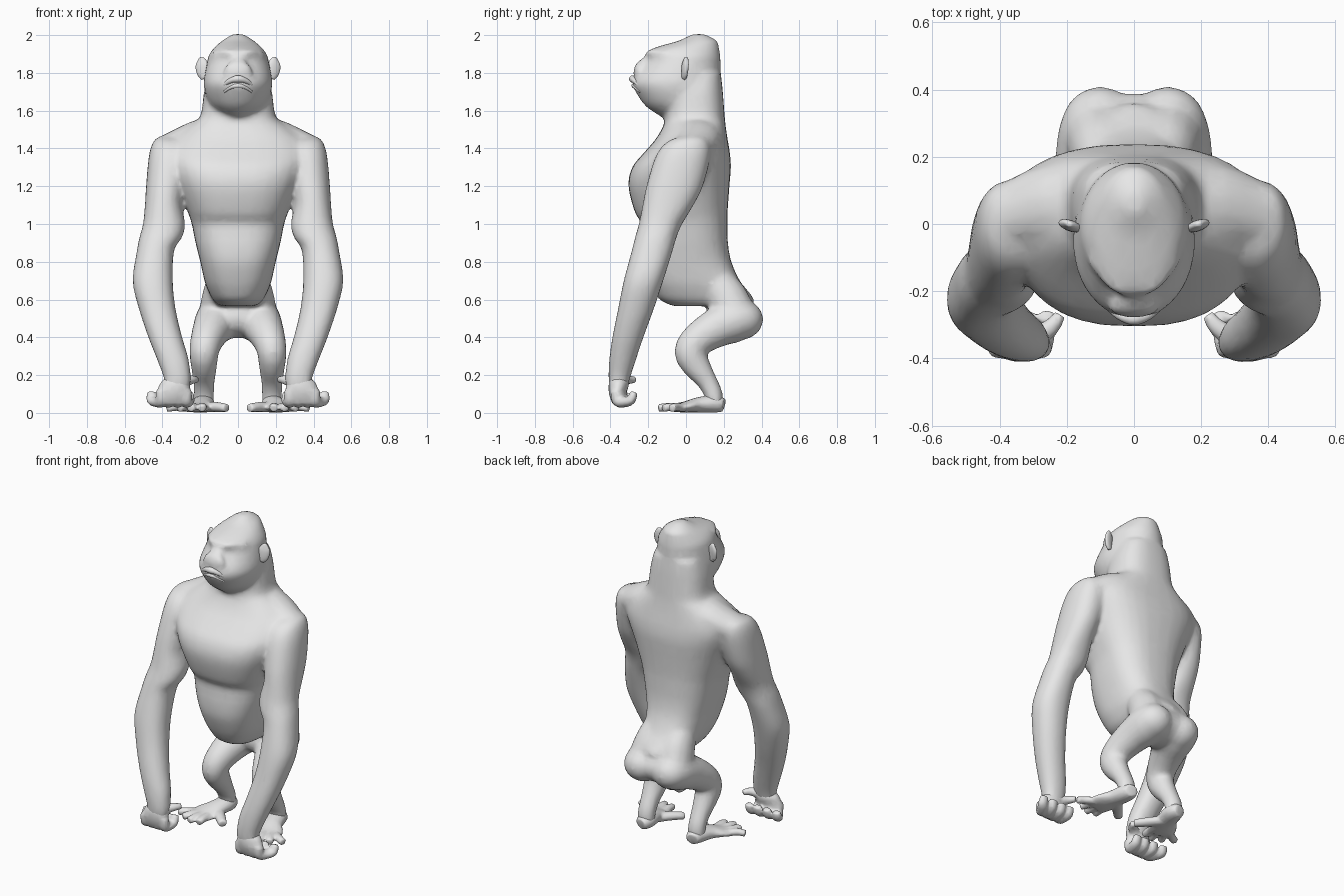
import bpy, bmesh, math
from mathutils import Vector

fur = bpy.data.materials.new("plain grey")
fur.diffuse_color = (0.8, 0.8, 0.8, 1)


def flow(rows, k=4):
    """Insert Catmull-Rom steps between rows of numbers."""
    out = []
    for i in range(len(rows) - 1):
        p = [rows[min(max(j, 0), len(rows) - 1)] for j in range(i - 1, i + 3)]
        for t in (j / k for j in range(k)):
            out.append(tuple(0.5 * (2 * b + (c - a) * t + (2 * a - 5 * b + 4 * c - d) * t * t
                                    + (3 * b - a - 3 * c + d) * t ** 3) for a, b, c, d in zip(*p)))
    return out + [rows[-1]]


def skin(bm, rings):
    """Bridge a list of equal-sized point rings into a closed shell."""
    rows = [[bm.verts.new(p) for p in r] for r in rings]
    n = len(rows[0])
    for a, b in zip(rows, rows[1:]):
        for i in range(n):
            j = (i + 1) % n
            bm.faces.new((a[i], a[j], b[j], b[i]))
    bm.faces.new(rows[0][::-1])
    bm.faces.new(rows[-1])


def stack(bm, rows, s=1, power=0.9, n=32):
    """Horizontal oval rings given as (z, x0, x1, y0, y1)."""
    rings = []
    for z, x0, x1, y0, y1 in flow(rows):
        ring = []
        for i in range(n):
            a = 2 * math.pi * i / n
            c, d = math.cos(a), math.sin(a)
            c = math.copysign(abs(c) ** power, c)
            d = math.copysign(abs(d) ** power, d)
            ring.append((s * ((x0 + x1) / 2 + c * (x1 - x0) / 2), (y0 + y1) / 2 + d * (y1 - y0) / 2, z))
        rings.append(ring)
    skin(bm, rings)


def tube(bm, path, s=1, ref=(1, 0, 0), n=14):
    """Oval tube along (x, y, z, width radius, thickness radius) points."""
    path = flow(path, 3)
    pts = [Vector(p[:3]) for p in path]
    rings = []
    for k, p in enumerate(path):
        t = (pts[min(k + 1, len(pts) - 1)] - pts[max(k - 1, 0)]).normalized()
        u = Vector(ref)
        u = (u - t * u.dot(t)).normalized()
        v = t.cross(u)
        ring = []
        for i in range(n):
            a = 2 * math.pi * i / n
            q = pts[k] + u * p[3] * math.cos(a) + v * p[4] * math.sin(a)
            ring.append((s * q.x, q.y, q.z))
        rings.append(ring)
    skin(bm, rings)


def ball(bm, c, r):
    g = bmesh.ops.create_uvsphere(bm, u_segments=20, v_segments=14, radius=1)
    for v in g["verts"]:
        v.co = Vector([c[i] + v.co[i] * r[i] for i in range(3)])


def finish(bm, name, voxel, smooth, ratio):
    """Fuse the shells into one skin, soften the joins and simplify."""
    bmesh.ops.recalc_face_normals(bm, faces=bm.faces)
    me = bpy.data.meshes.new(name)
    bm.to_mesh(me)
    bm.free()
    me.materials.append(fur)
    ob = bpy.data.objects.new(name, me)
    bpy.context.collection.objects.link(ob)
    m = ob.modifiers.new("fuse", "REMESH")
    m.mode, m.voxel_size, m.use_smooth_shade = "VOXEL", voxel, True
    m = ob.modifiers.new("soften", "SMOOTH")
    m.factor, m.iterations = 0.5, smooth
    m = ob.modifiers.new("simplify", "DECIMATE")
    m.ratio = ratio


body = bmesh.new()
# torso and thick neck
torso = [(0.565, 0.10, -0.07, 0.34), (0.60, 0.135, -0.14, 0.36), (0.65, 0.16, -0.175, 0.325),
         (0.70, 0.178, -0.20, 0.285),
         (0.80, 0.20, -0.235, 0.24), (0.90, 0.225, -0.24, 0.222), (1.0, 0.245, -0.235, 0.22),
         (1.06, 0.265, -0.27, 0.22), (1.2, 0.32, -0.305, 0.23), (1.3, 0.36, -0.285, 0.238),
         (1.38, 0.38, -0.22, 0.232), (1.45, 0.35, -0.16, 0.22), (1.52, 0.26, -0.12, 0.21),
         (1.57, 0.20, -0.11, 0.205), (1.7, 0.18, -0.10, 0.195), (1.8, 0.15, -0.05, 0.185)]
stack(body, [(z, -w, w, a, b) for z, w, a, b in torso], power=0.78)
# head with crest, jaw and brow
head = [(1.56, 0.07, -0.12, 0.15), (1.62, 0.14, -0.21, 0.16), (1.68, 0.17, -0.255, 0.17),
        (1.74, 0.182, -0.285, 0.18), (1.79, 0.177, -0.265, 0.182), (1.85, 0.165, -0.215, 0.184),
        (1.89, 0.157, -0.20, 0.182), (1.93, 0.13, -0.175, 0.175), (1.97, 0.085, -0.04, 0.165),
        (2.005, 0.03, 0.03, 0.10)]
stack(body, [(z, -w, w, a, b) for z, w, a, b in head], power=1)
tube(body, [(-0.13, -0.10, 1.90, 0.015, 0.015), (-0.06, -0.182, 1.905, 0.02, 0.02),
            (0, -0.195, 1.90, 0.02, 0.02), (0.06, -0.182, 1.905, 0.02, 0.02),
            (0.13, -0.10, 1.90, 0.015, 0.015)], ref=(0, 0, 1))
# pelvis
ball(body, (0, 0.245, 0.505), (0.20, 0.145, 0.11))
# broad nose bridge and snout
tube(body, [(0, -0.17, 1.89, 0.03, 0.02), (0, -0.22, 1.855, 0.045, 0.025),
            (0, -0.245, 1.825, 0.075, 0.03), (0, -0.255, 1.785, 0.07, 0.025)])

arm = [(1.462, 0.34, 0.42, -0.03, 0.09), (1.435, 0.28, 0.45, -0.10, 0.12), (1.36, 0.25, 0.472, -0.16, 0.13),
       (1.2, 0.28, 0.487, -0.21, 0.09), (1.1, 0.295, 0.493, -0.23, 0.04), (1.0, 0.28, 0.503, -0.25, -0.02),
       (0.93, 0.295, 0.522, -0.27, -0.05), (0.86, 0.338, 0.535, -0.287, -0.07), (0.7, 0.345, 0.558, -0.33, -0.12),
       (0.55, 0.33, 0.525, -0.36, -0.17), (0.4, 0.295, 0.475, -0.39, -0.225), (0.28, 0.26, 0.428, -0.407, -0.265),
       (0.17, 0.25, 0.39, -0.41, -0.30), (0.10, 0.265, 0.40, -0.40, -0.32)]
leg = [(0.10, 0.30, 0.50, 0.115, 0.10), (0.11, 0.25, 0.485, 0.12, 0.115), (0.135, 0.16, 0.45, 0.105, 0.105),
       (0.165, 0.06, 0.385, 0.088, 0.09), (0.18, 0.022, 0.32, 0.078, 0.085), (0.18, 0.055, 0.25, 0.07, 0.075),
       (0.18, 0.11, 0.17, 0.058, 0.055), (0.18, 0.145, 0.10, 0.055, 0.05), (0.18, 0.15, 0.04, 0.055, 0.045)]
for s in (-1, 1):
    # sloping shoulders, arms, legs and buttocks
    tube(body, [(0.08, 0.06, 1.46, 0.13, 0.11), (0.2, 0.06, 1.455, 0.13, 0.10),
                (0.3, 0.045, 1.42, 0.115, 0.09), (0.4, 0.01, 1.375, 0.09, 0.085)], s, (0, 1, 0))
    stack(body, arm, s)
    tube(body, leg, s, n=18)
    ball(body, (s * 0.10, 0.28, 0.495), (0.12, 0.13, 0.11))
    tube(body, [(s * 0.07, 0.14, 0.72, 0.09, 0.09), (s * 0.09, 0.21, 0.62, 0.10, 0.11),
                (s * 0.10, 0.26, 0.52, 0.11, 0.11)])
finish(body, "body", 0.012, 14, 0.2)

for s, side in ((-1, "right"), (1, "left")):
    # hand: palm, curled fingers, thumb
    bm = bmesh.new()
    tube(bm, [(0.32, -0.352, 0.19, 0.055, 0.045), (0.325, -0.355, 0.155, 0.075, 0.054),
              (0.34, -0.362, 0.11, 0.088, 0.048), (0.345, -0.35, 0.055, 0.088, 0.04)], s)
    for x, tip in ((0.275, 0.26), (0.32, 0.32), (0.365, 0.385), (0.405, 0.455)):
        mid = (x + tip) / 2
        tube(bm, [(x, -0.37, 0.12, 0.03, 0.03), (x, -0.36, 0.065, 0.034, 0.034),
                  (mid, -0.32, 0.058, 0.034, 0.028), (tip, -0.29, 0.07, 0.031, 0.025),
                  (tip, -0.275, 0.11, 0.026, 0.02)], s)
    tube(bm, [(0.30, -0.34, 0.16, 0.035, 0.035), (0.25, -0.31, 0.175, 0.027, 0.025),
              (0.22, -0.27, 0.175, 0.018, 0.018)], s)
    finish(bm, side + "_hand", 0.008, 4, 0.25)

    # foot: sole, four splayed toes, opposed big toe
    bm = bmesh.new()
    tube(bm, [(0.185, 0.20, 0.04, 0.04, 0.035), (0.18, 0.15, 0.048, 0.058, 0.048),
              (0.20, 0.06, 0.042, 0.065, 0.04), (0.23, -0.01, 0.03, 0.085, 0.028),
              (0.245, -0.06, 0.026, 0.085, 0.022)], s)
    for x, tx, ty in ((0.19, 0.19, -0.135), (0.225, 0.25, -0.145), (0.26, 0.31, -0.12), (0.28, 0.375, -0.075)):
        tube(bm, [(x, -0.01, 0.026, 0.024, 0.022), ((x + tx) / 2, ty / 2 - 0.015, 0.032, 0.025, 0.022),
                  (tx, ty, 0.025, 0.023, 0.021)], s)
    tube(bm, [(0.18, 0.06, 0.03, 0.035, 0.028), (0.12, -0.01, 0.032, 0.032, 0.027),
              (0.06, -0.07, 0.026, 0.026, 0.022)], s)
    finish(bm, side + "_foot", 0.008, 3, 0.25)

    # ear: a thin flap flaring outwards and back
    bm = bmesh.new()
    tube(bm, [(0.175, -0.012, 1.77, 0.02, 0.012), (0.187, -0.008, 1.80, 0.034, 0.015),
              (0.19, -0.004, 1.84, 0.038, 0.016), (0.192, 0.0, 1.868, 0.024, 0.012),
              (0.195, 0.0, 1.885, 0.01, 0.008)], s, (0.95, 0.32, 0))
    finish(bm, side + "_ear", 0.006, 2, 0.4)

# frowning lips
for name, z, y, r in (("upper_lip", 1.768, -0.282, 0.018), ("lower_lip", 1.732, -0.276, 0.012)):
    bm = bmesh.new()
    tube(bm, [(x, y + 6 * x * x, z - 6 * x * x, r * (1.1 - 7 * abs(x)), r * (1.1 - 7 * abs(x)))
              for x in (-0.075, -0.05, -0.025, 0, 0.025, 0.05, 0.075)], ref=(0, 0, 1))
    finish(bm, name, 0.005, 1, 0.5)
